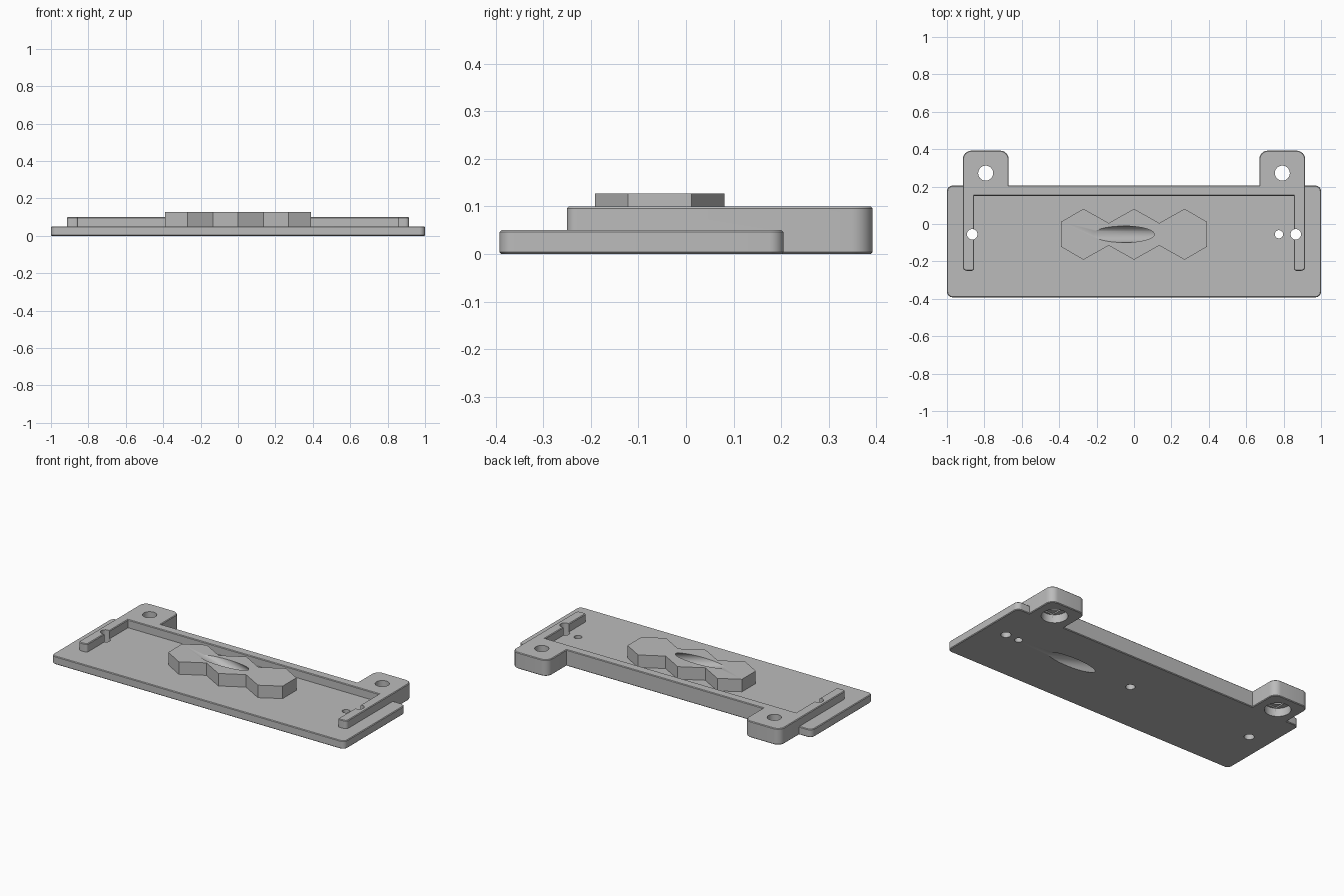
import bpy
import bmesh
import math
from mathutils import Vector, Matrix

cube = bpy.data.objects.get("Cube")
if cube:
    bpy.data.objects.remove(cube, do_unlink=True)

grey = bpy.data.materials.new("mid_grey")
grey.use_nodes = True
colour = (0.5, 0.5, 0.5, 1)
grey.diffuse_color = colour
grey.node_tree.nodes["Principled BSDF"].inputs["Base Color"].default_value = colour


def add_object(name, bm):
    bmesh.ops.recalc_face_normals(bm, faces=bm.faces)
    mesh = bpy.data.meshes.new(name)
    bm.to_mesh(mesh)
    bm.free()
    mesh.materials.append(grey)
    obj = bpy.data.objects.new(name, mesh)
    bpy.context.collection.objects.link(obj)
    return obj


def rounded(corners, steps=8):
    """Outline from (x, y, radius) corners, each rounded by an arc."""
    outline = []
    for i, (x, y, r) in enumerate(corners):
        p = Vector((x, y))
        if r == 0:
            outline.append(p)
            continue
        a = (Vector(corners[i - 1][:2]) - p).normalized()
        b = (Vector(corners[(i + 1) % len(corners)][:2]) - p).normalized()
        for k in range(steps + 1):
            t = k / steps * math.pi / 2
            outline.append(p + a * r * (1 - math.sin(t)) + b * r * (1 - math.cos(t)))
    return outline


def prism(name, outline, bottom, top, chamfer=0):
    bm = bmesh.new()
    base = bm.faces.new([bm.verts.new((p[0], p[1], bottom)) for p in outline])
    ext = bmesh.ops.extrude_face_region(bm, geom=[base], use_keep_orig=True)
    for v in ext["geom"]:
        if isinstance(v, bmesh.types.BMVert):
            v.co.z = top
    if chamfer:
        bmesh.ops.recalc_face_normals(bm, faces=bm.faces)
        rims = [e for e in bm.edges if abs(e.verts[0].co.z - e.verts[1].co.z) < 1e-5]
        bmesh.ops.bevel(bm, geom=rims, offset=chamfer, segments=1, affect='EDGES')
    return add_object(name, bm)


def cylinder(name, centre, radius, depth, tilt=0):
    bm = bmesh.new()
    matrix = Matrix.Translation(centre) @ Matrix.Rotation(tilt, 4, 'Y')
    bmesh.ops.create_cone(bm, cap_ends=True, segments=48, radius1=radius,
                          radius2=radius, depth=depth, matrix=matrix)
    return add_object(name, bm)


def combine(target, other, operation):
    other.hide_render = True
    mod = target.modifiers.new(other.name, 'BOOLEAN')
    mod.operation = operation
    mod.solver = 'EXACT'
    mod.object = other
    bpy.context.view_layer.objects.active = target
    bpy.ops.object.modifier_apply(modifier=mod.name)
    bpy.data.objects.remove(other, do_unlink=True)


# Base plate
plate = prism("mounting_plate", rounded([
    (-1, -0.392, 0.03), (1, -0.392, 0.03), (1, 0.205, 0.03), (-1, 0.205, 0.03)]),
    0, 0.05, 0.004)

# Raised frame: two arms, back rail and two screw tabs
half = [(0.855, 0.15, 0), (0.855, -0.25, 0.012), (0.915, -0.25, 0.02),
        (0.915, 0.392, 0.045), (0.67, 0.392, 0.045), (0.67, 0.206, 0)]
mirrored = [(-x, y, r) for x, y, r in reversed(half)]
frame = prism("raised_frame", rounded(half + mirrored), 0, 0.1, 0.004)
combine(plate, frame, 'UNION')

# Row of three joined hexagons
mid, pitch, end = -0.055, 0.27, 0.39
upper = [(end, 0.067), (pitch, 0.136), (pitch / 2, 0.06), (0, 0.136),
         (-pitch / 2, 0.06), (-pitch, 0.136), (-end, 0.067)]
outline = [(x, mid + y) for x, y in upper]
outline += [(x, mid - y) for x, y in reversed(upper)]
combine(plate, prism("hexagon_block", outline, 0.04, 0.127), 'UNION')

# Vertical holes through the arms and plate, and a blind hole below
for x, radius in ((-0.865, 0.028), (0.865, 0.028), (0.775, 0.022)):
    combine(plate, cylinder("pin_hole", (x, mid, 0.05), radius, 0.4), 'DIFFERENCE')
combine(plate, cylinder("blind_hole", (-0.02, mid, 0), 0.026, 0.09), 'DIFFERENCE')

# Screw holes with wide recesses underneath
for x in (-0.793, 0.793):
    combine(plate, cylinder("screw_hole", (x, 0.272, 0.05), 0.04, 0.4), 'DIFFERENCE')
    combine(plate, cylinder("screw_recess", (x, 0.272, 0), 0.073, 0.1), 'DIFFERENCE')
    step = [(x - 0.04, 0.21), (x + 0.04, 0.21), (x + 0.04, 0.334), (x - 0.04, 0.334)]
    combine(plate, prism("recess_step", step, 0.03, 0.058), 'DIFFERENCE')

# Slanted tunnel from the block's top down to the underside
start, finish = Vector((-0.055, mid, 0.127)), Vector((0.4, mid, 0))
run = finish - start
tilt = math.atan2(run.x, run.z)
tunnel = cylinder("slanted_tunnel", (start + finish) / 2, 0.044, 1.4, tilt)
combine(plate, tunnel, 'DIFFERENCE')

bpy.ops.object.select_all(action='DESELECT')
plate.select_set(True)
bpy.context.view_layer.objects.active = plate
bpy.ops.object.shade_smooth_by_angle(angle=math.radians(25))
